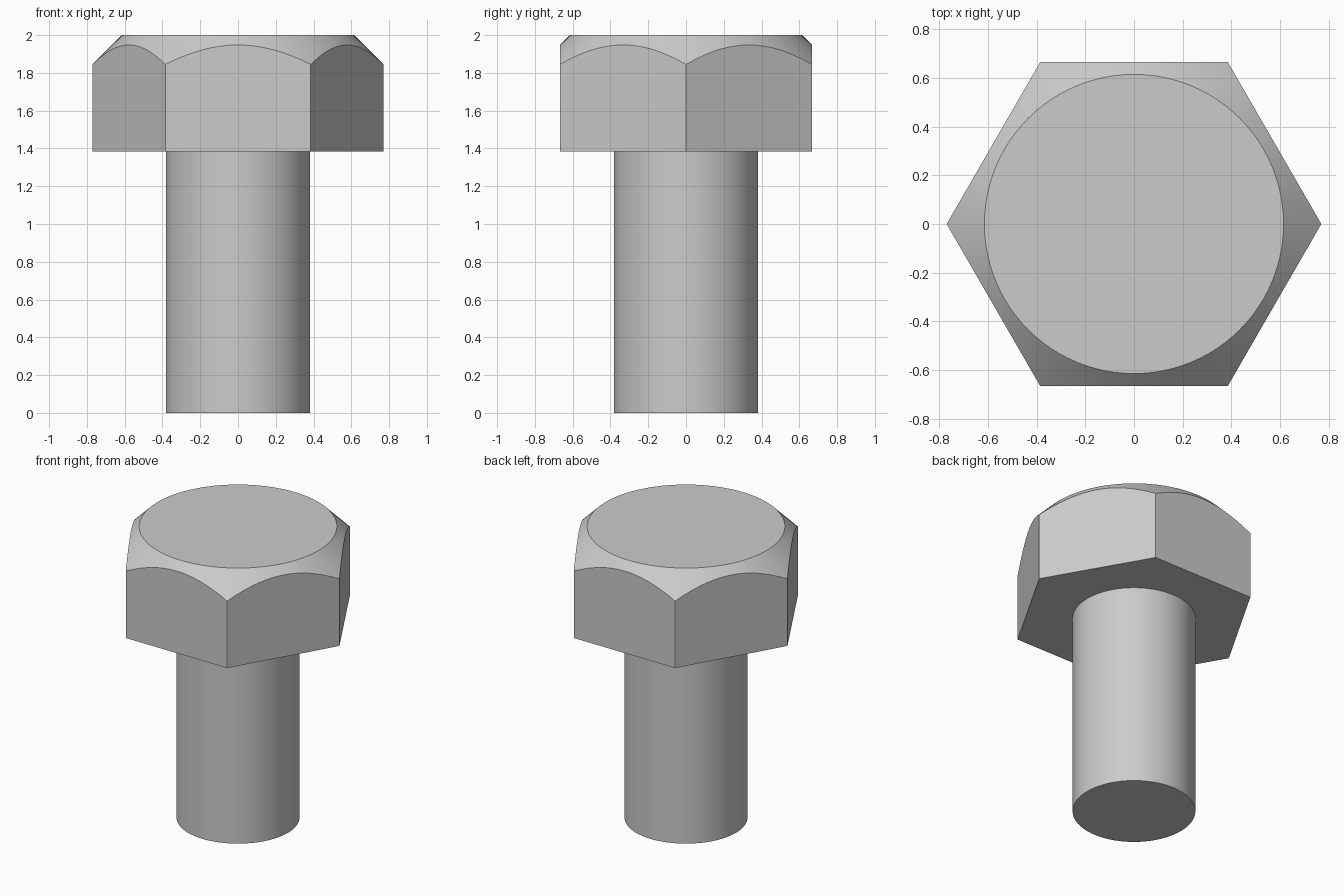
import bpy
import bmesh
from math import cos, pi, radians, sin

SEGMENTS = 96                      # divisible by six
APOTHEM = 0.667                    # centre of head to a flat
CHAMFER_RADIUS = 0.615             # flat circle on top
SHAFT_RADIUS = 0.382
HEAD_BOTTOM, HEAD_TOP = 1.385, 2.0

cube = bpy.data.objects.get("Cube")
if cube:
    bpy.data.objects.remove(cube, do_unlink=True)

# Plain grey metal
steel = bpy.data.materials.new("light grey steel")
steel.use_nodes = True
steel.diffuse_color = (0.6, 0.6, 0.6, 1)
steel.node_tree.nodes["Principled BSDF"].inputs["Base Color"].default_value = steel.diffuse_color


def finish(bm, name):
    bmesh.ops.recalc_face_normals(bm, faces=bm.faces)
    mesh = bpy.data.meshes.new(name)
    bm.to_mesh(mesh)
    bm.free()
    mesh.materials.append(steel)
    obj = bpy.data.objects.new(name, mesh)
    bpy.context.collection.objects.link(obj)
    bpy.ops.object.select_all(action="DESELECT")
    obj.select_set(True)
    bpy.context.view_layer.objects.active = obj
    bpy.ops.object.shade_smooth_by_angle(angle=radians(30))


def hex_radius(angle):
    return APOTHEM / cos(angle % (pi / 3) - pi / 6)


# Hexagonal head: a 45 degree cone trims the corners into arched flats
bm = bmesh.new()
rim, circle = [], []
for i in range(SEGMENTS):
    a = 2 * pi * i / SEGMENTS
    r = hex_radius(a)
    rim.append(bm.verts.new((r * cos(a), r * sin(a), HEAD_TOP - (r - CHAMFER_RADIUS))))
    circle.append(bm.verts.new((CHAMFER_RADIUS * cos(a), CHAMFER_RADIUS * sin(a), HEAD_TOP)))
step = SEGMENTS // 6
base = [bm.verts.new((v.co.x, v.co.y, HEAD_BOTTOM)) for v in rim[::step]]

bm.faces.new(circle)
for i in range(SEGMENTS):
    j = (i + 1) % SEGMENTS
    bm.faces.new((rim[i], rim[j], circle[j], circle[i]))
for side in range(6):
    arch = [rim[(side * step + k) % SEGMENTS] for k in range(step + 1)]
    bm.faces.new([base[side], base[(side + 1) % 6]] + arch[::-1])

# Underside, left open where the shaft joins
joint = [bm.verts.new((SHAFT_RADIUS * cos(2 * pi * i / SEGMENTS),
                       SHAFT_RADIUS * sin(2 * pi * i / SEGMENTS), HEAD_BOTTOM))
         for i in range(SEGMENTS)]
for side in range(6):
    arc = [joint[(side * step + k) % SEGMENTS] for k in range(step + 1)]
    bm.faces.new([base[(side + 1) % 6], base[side]] + arc)
finish(bm, "hex_head")

# Plain round shaft, open at the top where it meets the head
bm = bmesh.new()
bottom, top = [], []
for i in range(SEGMENTS):
    a = 2 * pi * i / SEGMENTS
    x, y = SHAFT_RADIUS * cos(a), SHAFT_RADIUS * sin(a)
    bottom.append(bm.verts.new((x, y, 0)))
    top.append(bm.verts.new((x, y, HEAD_BOTTOM)))
bm.faces.new(bottom[::-1])
for i in range(SEGMENTS):
    j = (i + 1) % SEGMENTS
    bm.faces.new((bottom[i], bottom[j], top[j], top[i]))
finish(bm, "shaft")
